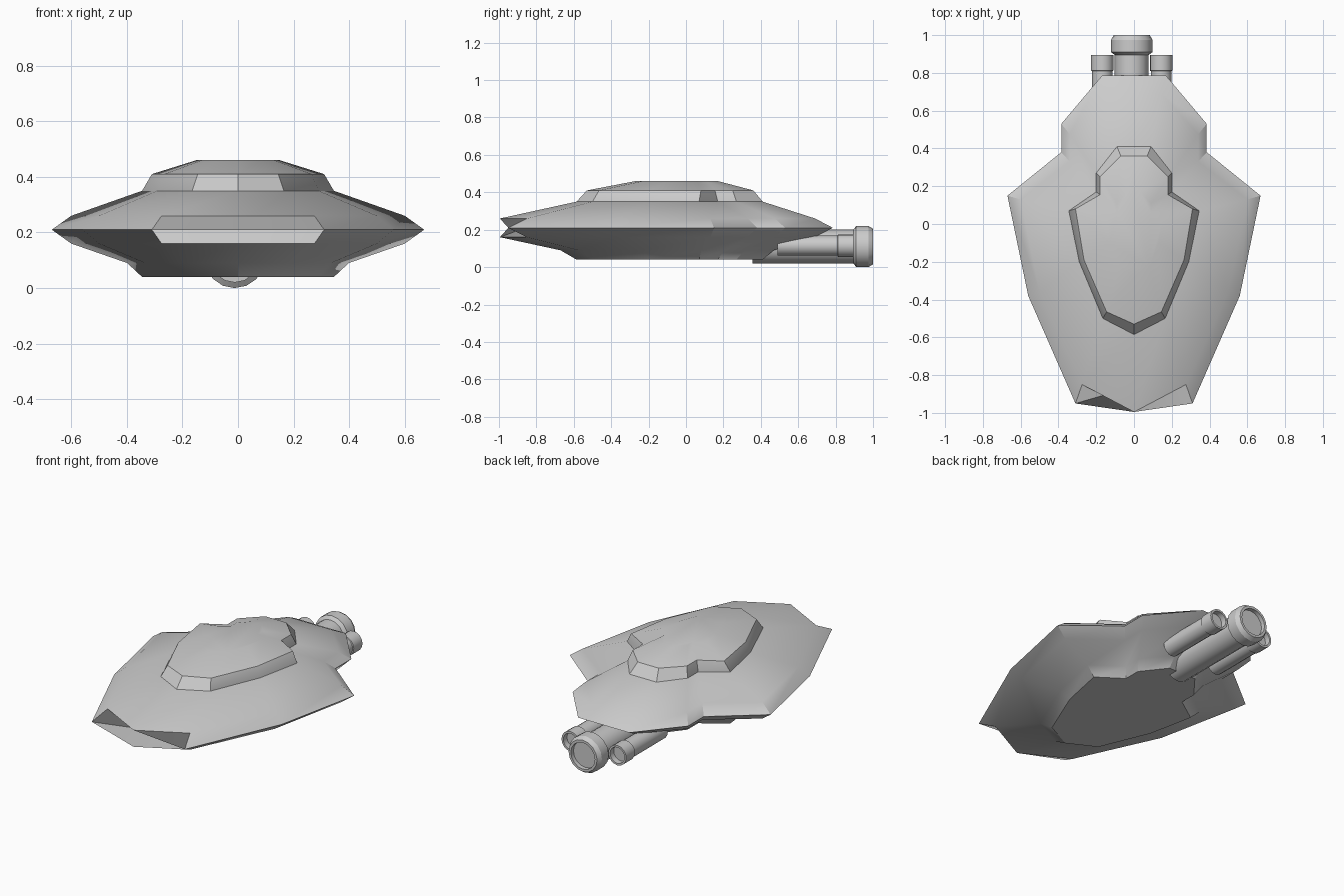
import bpy, bmesh, math

if "Cube" in bpy.data.objects:
    bpy.data.objects.remove(bpy.data.objects["Cube"])


def finish(name, bm, angle):
    bmesh.ops.recalc_face_normals(bm, faces=bm.faces)
    me = bpy.data.meshes.new(name)
    bm.to_mesh(me)
    bm.free()
    ob = bpy.data.objects.new(name, me)
    bpy.context.collection.objects.link(ob)
    bpy.ops.object.select_all(action='DESELECT')
    ob.select_set(True)
    bpy.context.view_layer.objects.active = ob
    bpy.ops.object.shade_smooth_by_angle(angle=math.radians(angle))
    return ob


def loft(name, rings, angle=28):
    """Skin stacked half outlines (front centre to rear centre), mirrored in x."""
    bm = bmesh.new()
    loops = []
    for pts, z in rings:
        full = pts + [(-x, y) for x, y in reversed(pts[1:-1])]
        loops.append([bm.verts.new((x, y, z)) for x, y in full])
    n = len(loops[0])
    for a, b in zip(loops, loops[1:]):
        for i in range(n):
            j = (i + 1) % n
            bm.faces.new((a[i], a[j], b[j], b[i]))
    bm.faces.new(loops[0])
    bm.faces.new(loops[-1])
    return finish(name, bm, angle)


def mix(a, b, t):
    return [(p[0] + (q[0] - p[0]) * t, p[1] + (q[1] - p[1]) * t) for p, q in zip(a, b)]


# Half outlines of the hull and cabin
rim = [(0, -.86), (.31, -.95), (.56, -.38), (.67, .15), (.385, .38), (.385, .53), (.17, .785), (0, .785)]
lip = [(0, -.995), (.275, -.85), (.50, -.36), (.60, .13), (.34, .33), (.34, .475), (.145, .69), (0, .69)]
base = [(0, -.585), (.165, -.5), (.29, -.2), (.345, .07), (.2, .17), (.2, .27), (.09, .41), (0, .41)]
sill = [(0, -.53), (.145, -.465), (.265, -.19), (.31, .08), (.18, .155), (.18, .25), (.07, .36), (0, .36)]
roof = [(0, -.27), (.08, -.23), (.13, -.1), (.15, .02), (.09, .06), (.09, .11), (.035, .17), (0, .17)]
belly = mix(base, lip, .21)

# Hull with notched mouth, and cabin on top
loft("hull", [(base, .04), (belly, .09), (lip, .16), (rim, .21), (lip, .26), (base, .35)])
loft("cabin", [(base, .345), (base, .35), (sill, .41), (roof, .46)])


def lathe(name, profile, x, z, sides=16):
    """Revolve (radius, y) profile about an axis along y."""
    bm = bmesh.new()
    loops = []
    for r, y in profile:
        loops.append([bm.verts.new((x + r * math.sin(2 * math.pi * k / sides), y,
                                    z + r * math.cos(2 * math.pi * k / sides)))
                      for k in range(sides)])
    for a, b in zip(loops, loops[1:]):
        for i in range(sides):
            j = (i + 1) % sides
            bm.faces.new((a[i], a[j], b[j], b[i]))
    bm.faces.new(loops[0])
    bm.faces.new(loops[-1])
    return finish(name, bm, 30)


# Main engine with bevelled nozzle collar
lathe("main_engine", [(.09, .355), (.09, .895), (.11, .91), (.11, .975), (.095, 1.0),
                      (.08, 1.0), (.08, .975)], -.012, .11)

# Two smaller side engines
for label, x in (("left", -.168), ("right", .144)):
    lathe(label + "_engine", [(.054, .49), (.054, .81), (.06, .812), (.06, .895),
                              (.048, .895), (.048, .86)], x, .115)
